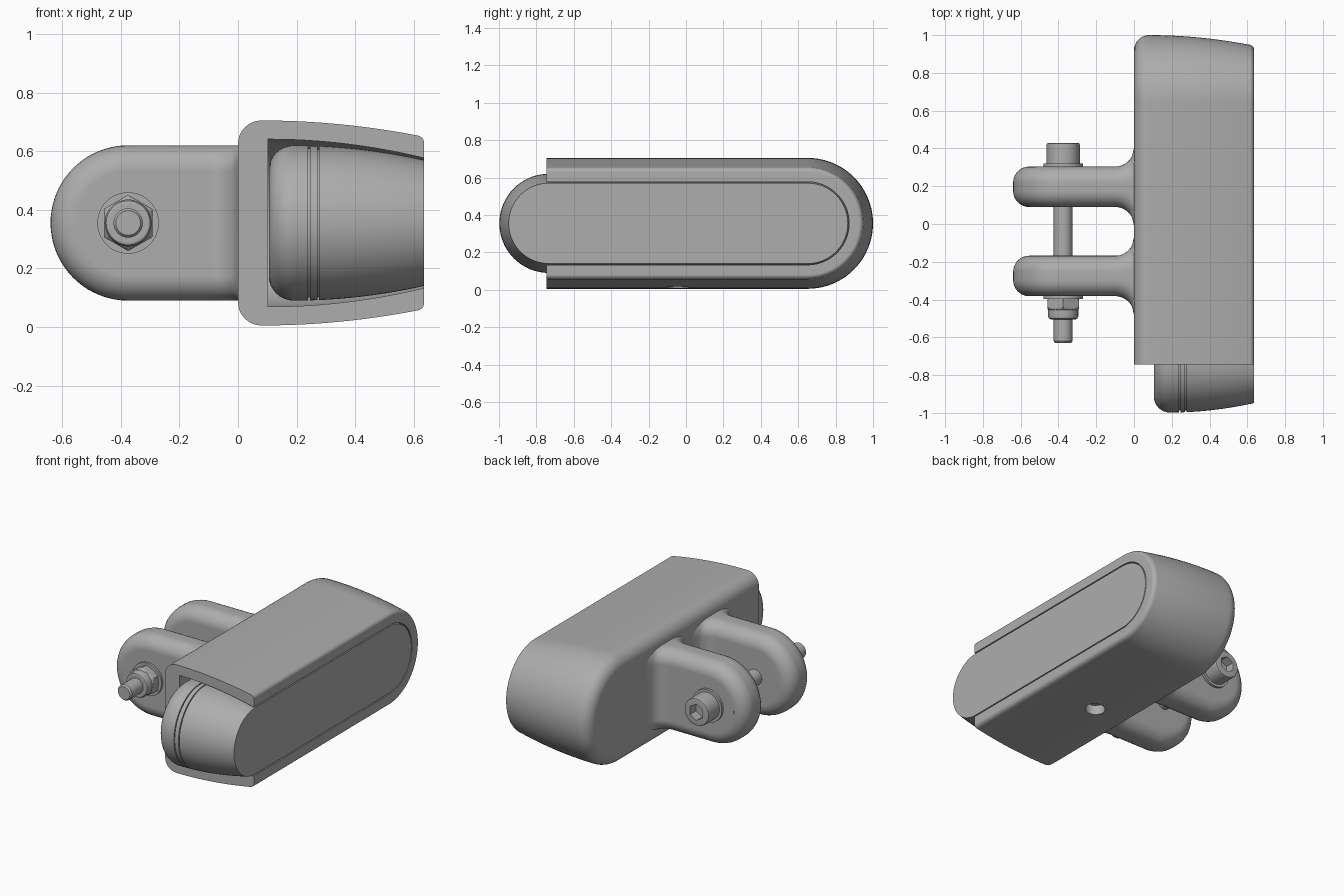
import bpy, bmesh, math
from math import sin, cos, pi, radians

cube = bpy.data.objects.get("Cube")
if cube:
    bpy.data.objects.remove(cube, do_unlink=True)

grey = bpy.data.materials.new("plain grey")
grey.use_nodes = True
COLOUR = (0.42, 0.42, 0.42, 1)
grey.diffuse_color = COLOUR
grey.node_tree.nodes["Principled BSDF"].inputs["Base Color"].default_value = COLOUR

MID = 0.355      # height of the shared centre line
BACK = 0.65      # centre of the rounded back end
PIN_X = -0.375   # centre of the rounded ear end


def finish(name, bm):
    bmesh.ops.recalc_face_normals(bm, faces=bm.faces)
    mesh = bpy.data.meshes.new(name)
    bm.to_mesh(mesh)
    bm.free()
    mesh.materials.append(grey)
    ob = bpy.data.objects.new(name, mesh)
    bpy.context.collection.objects.link(ob)
    return ob


def smooth(ob):
    bpy.ops.object.select_all(action='DESELECT')
    ob.select_set(True)
    bpy.context.view_layer.objects.active = ob
    bpy.ops.object.shade_smooth_by_angle(angle=radians(30))
    mod = ob.modifiers.new("even shading", 'WEIGHTED_NORMAL')
    mod.keep_sharp = True


def loft(rings, closed=True):
    """Skin a list of point rings; returns the bmesh and its vertex rings."""
    bm = bmesh.new()
    rows = [[bm.verts.new(p) for p in ring] for ring in rings]
    n = len(rows[0])
    for a, b in zip(rows, rows[1:]):
        for i in range(n if closed else n - 1):
            j = (i + 1) % n
            bm.faces.new((a[i], a[j], b[j], b[i]))
    return bm, rows


def arc(start, end, steps):
    return [radians(start + (end - start) * i / steps) for i in range(steps + 1)]


def stadium(x, r, front, round_front):
    pts = [(x, BACK + r * cos(a), MID + r * sin(a)) for a in arc(90, -90, 40)]
    if round_front:
        return pts + [(x, front + r * cos(a), MID + r * sin(a)) for a in arc(-90, -270, 40)]
    return [(x, front, MID + r)] + pts + [(x, front, MID - r)]


def bowed(x0, x1, r0, drop, steps=12):
    """Profile that starts level and bows inward along x."""
    return [(x0 + (x1 - x0) * t / steps, r0 - drop * (t / steps) ** 2) for t in range(steps + 1)]


def fillet(x, r, size):
    return [(x + size * (1 - sin(a)), r - size * (1 - cos(a))) for a in arc(90, 0, 8)]


# Housing: open-fronted shell with a hollow side
outer = fillet(0, 0.35, 0.08) + bowed(0.08, 0.605, 0.35, 0.05)[1:]
outer += [(0.605 + 0.03 * sin(a), 0.275 + 0.025 * cos(a)) for a in arc(0, 90, 6)][1:]
inner = bowed(0.103, 0.635, 0.286, 0.064)[::-1]
bm, rows = loft([stadium(x, r, -0.745, False) for x, r in outer + inner], closed=False)
bm.faces.new(rows[0])
bm.faces.new(rows[-1])
bm.faces.new([r[0] for r in rows] + [r[-1] for r in reversed(rows)])
housing = finish("housing", bm)

# Drain hole through the underside
bm = bmesh.new()
bmesh.ops.create_cone(bm, cap_ends=True, segments=32, radius1=0.06, radius2=0.06, depth=0.3)
bmesh.ops.translate(bm, verts=bm.verts, vec=(0.27, -0.045, 0))
cutter = finish("hole_cutter", bm)
cutter.hide_render = True
cut = housing.modifiers.new("drain hole", 'BOOLEAN')
cut.object = cutter
cut.solver = 'EXACT'
bpy.context.view_layer.objects.active = housing
bpy.ops.object.modifier_apply(modifier=cut.name)
bpy.data.objects.remove(cutter, do_unlink=True)
smooth(housing)

# Insert: rounded block with two fine seams near its inner end
profile = fillet(0.105, 0.265, 0.085)


def insert_r(x):
    return 0.265 - 0.05 * ((x - 0.19) / 0.445) ** 2


for seam in (0.242, 0.274):
    profile += [(seam + dx, insert_r(seam) - d)
                for dx, d in ((-0.003, 0), (-0.003, 0.01), (0.003, 0.01), (0.003, 0))]
profile += [(x, insert_r(x)) for x in (0.3, 0.34, 0.38, 0.42, 0.46, 0.5, 0.54, 0.58, 0.61, 0.635)]
bm, rows = loft([stadium(x, r, -0.733, True) for x, r in profile])
bm.faces.new(rows[0])
bm.faces.new(rows[-1])
smooth(finish("insert", bm))


# Ears: rounded plates that flare where they meet the housing
def ear(name, y_mid, half=0.107, edge=0.085, flare=0.1):
    base = [0.01] + [-flare * i / 10 for i in range(11)] + [-0.2]
    side = [(half - edge + edge * sin(a), edge * (1 - cos(a))) for a in arc(0, 90, 8)]
    stack = [(-y, d) for y, d in reversed(side)] + side
    rings = []
    for y, inset in stack:
        r = 0.265 - inset
        flat = [(x, r) for x in base]
        outline = flat + [(PIN_X + r * cos(a), r * sin(a)) for a in arc(90, 270, 40)]
        outline += [(x, -z) for x, z in reversed(flat)]
        ring = []
        for x, z in outline:
            t = min(1, max(0, (x + flare) / flare))
            grow = flare * (1 - math.sqrt(1 - t * t))
            ring.append((x, y_mid + y * (1 + grow / half), MID + z))
        rings.append(ring)
    bm, rows = loft(rings)
    for row in (rows[0], rows[-1]):
        n = len(row)
        for i in range(n // 2 - 1):
            face = [row[i], row[i + 1], row[n - 2 - i], row[n - 1 - i]]
            bm.faces.new(list(dict.fromkeys(face)))
    smooth(finish(name, bm))


ear("front_ear", -0.275)
ear("back_ear", 0.197)


# Fasteners: turned parts along y, each ring round or hexagonal
def turned(name, sections):
    rings = []
    for y, r, apothem in sections:
        ring = []
        for i in range(48):
            deg = i * 7.5
            hexagon = apothem / cos(radians((deg + 30) % 60 - 30)) if apothem else r
            q = min(r, hexagon)
            ring.append((PIN_X + q * cos(radians(deg)), y, MID + q * sin(radians(deg))))
        rings.append(ring)
    bm, rows = loft(rings)
    bm.faces.new(rows[0])
    bm.faces.new(rows[-1])
    smooth(finish(name, bm))


turned("bolt_shaft", [(-0.63, 0.042, 0), (-0.62, 0.05, 0), (0.33, 0.05, 0)])
turned("bolt_head", [(0.315, 0.088, 0), (0.42, 0.088, 0), (0.427, 0.085, 0), (0.43, 0.078, 0),
                     (0.43, 0.1, 0.045), (0.37, 0.1, 0.045)])
turned("back_washer", [(0.3, 0.105, 0), (0.32, 0.105, 0)])
turned("front_washer", [(-0.376, 0.105, 0), (-0.397, 0.105, 0)])
turned("lock_nut", [(-0.395, 0.085, 0.083), (-0.402, 0.1, 0.083), (-0.443, 0.1, 0.083),
                    (-0.45, 0.085, 0.083), (-0.455, 0.08, 0), (-0.49, 0.08, 0),
                    (-0.5, 0.075, 0), (-0.505, 0.066, 0)])
